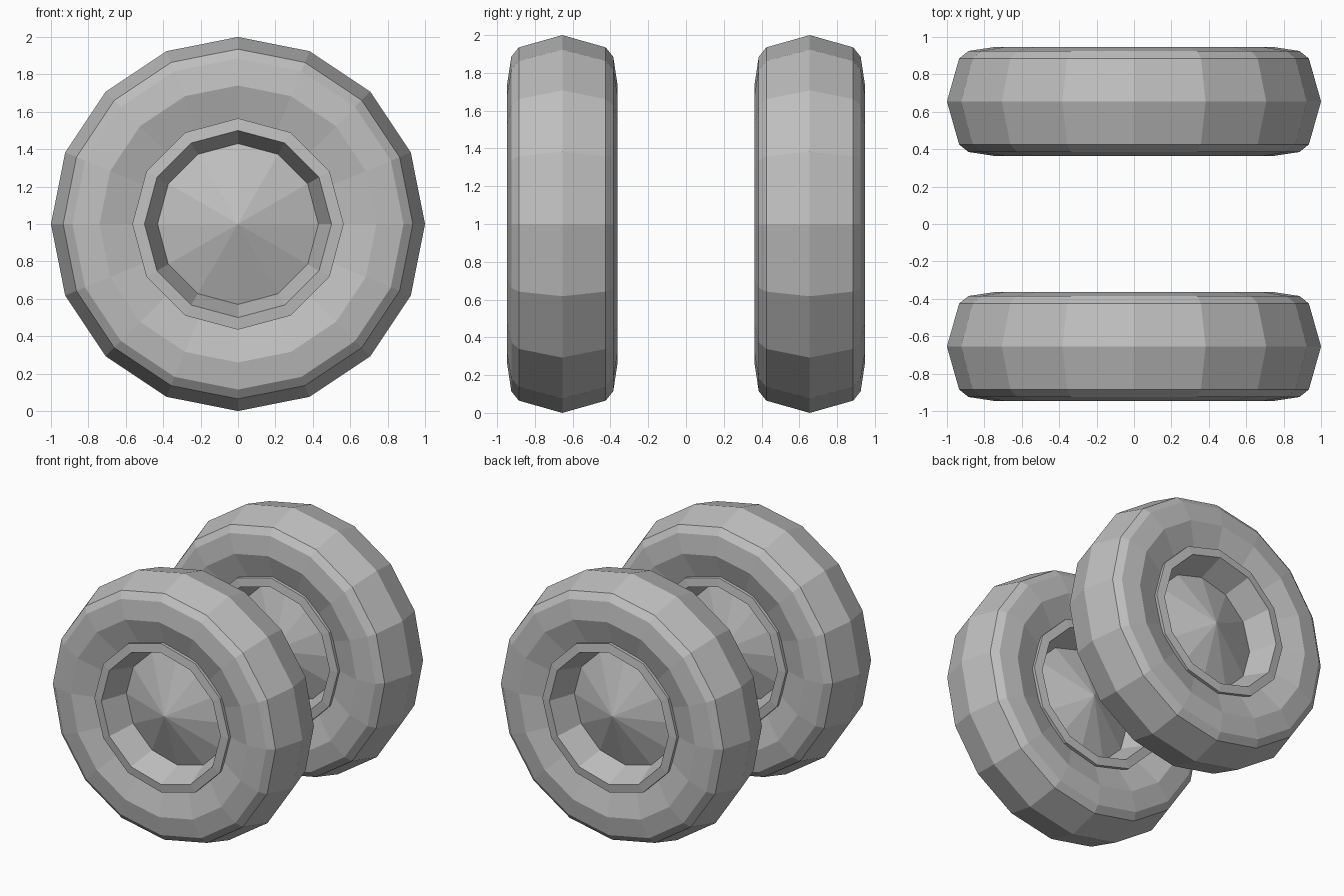
import bpy
import bmesh
import math

cube = bpy.data.objects.get("Cube")
if cube:
    bpy.data.objects.remove(cube, do_unlink=True)

# Single grey material
grey = bpy.data.materials.new("plain grey")
grey.use_nodes = True
colour = (0.52, 0.52, 0.52, 1)
grey.diffuse_color = colour
grey.node_tree.nodes["Principled BSDF"].inputs["Base Color"].default_value = colour


def lathe(name, profile, sides, y, closed):
    """Turn (radius, offset) points about the wheel axle, which runs along y."""
    bm = bmesh.new()
    rings = []
    for r, d in profile:
        if r == 0:
            rings.append([bm.verts.new((0, d, 0))] * sides)
            continue
        angles = [math.tau * i / sides for i in range(sides)]
        rings.append([bm.verts.new((r * math.cos(a), d, r * math.sin(a))) for a in angles])
    pairs = list(zip(rings, rings[1:]))
    if closed:
        pairs.append((rings[-1], rings[0]))
    for a, b in pairs:
        for i in range(sides):
            j = (i + 1) % sides
            corners = list(dict.fromkeys((a[i], a[j], b[j], b[i])))
            bm.faces.new(corners)
    bmesh.ops.recalc_face_normals(bm, faces=bm.faces)
    mesh = bpy.data.meshes.new(name)
    bm.to_mesh(mesh)
    bm.free()
    mesh.materials.append(grey)
    obj = bpy.data.objects.new(name, mesh)
    obj.location = (0, y, 1)
    bpy.context.collection.objects.link(obj)


def mirrored(half):
    """Extend a half profile, from outer face to middle, to the other side."""
    return half + [(r, -d) for r, d in reversed(half) if d > 0]


# Tyre: rounded tread, bulging sidewall, dished bead
tyre = mirrored([(0.545, 0.235), (0.74, 0.292), (0.885, 0.27), (0.935, 0.23), (1.0, 0)])

# Hub: shallow cone in a recess, surrounded by a raised lip
hub = mirrored([(0, 0.23), (0.43, 0.07), (0.5, 0.27), (0.565, 0.262), (0.565, 0.15)])

for side, y in (("front", -0.655), ("back", 0.655)):
    lathe(side + "_tyre", tyre, 16, y, True)
    lathe(side + "_hub", hub, 12, y, False)
